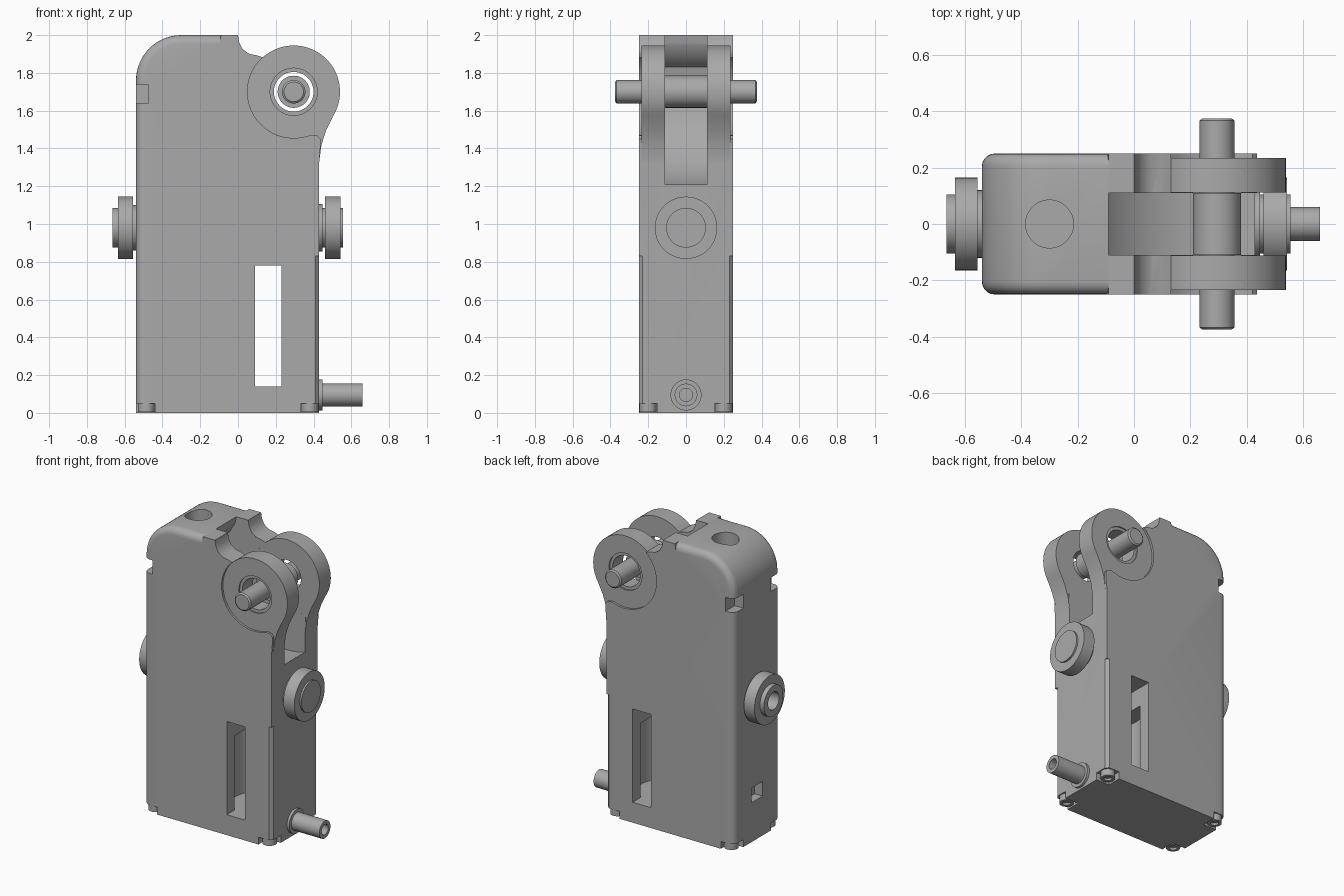
import bpy
import bmesh
from math import pi, sin, cos, radians, hypot
from mathutils import Matrix, Vector

cube = bpy.data.objects.get("Cube")
if cube:
    bpy.data.objects.remove(cube, do_unlink=True)

grey = bpy.data.materials.new("plain_grey")
grey.use_nodes = True
grey.diffuse_color = (0.4, 0.4, 0.4, 1)
grey.node_tree.nodes["Principled BSDF"].inputs["Base Color"].default_value = (0.4, 0.4, 0.4, 1)

PIN = (0.295, 1.70)
EAR_R = 0.245


def finish(bm, name):
    bmesh.ops.recalc_face_normals(bm, faces=bm.faces)
    mesh = bpy.data.meshes.new(name)
    bm.to_mesh(mesh)
    bm.free()
    mesh.materials.append(grey)
    obj = bpy.data.objects.new(name, mesh)
    bpy.context.collection.objects.link(obj)
    return obj


def prism(name, pts, y0, y1, rule=None, width=0.045):
    """Extrude an xz outline along y; optionally round the edges picked by a rule."""
    bm = bmesh.new()
    face = bm.faces.new([bm.verts.new((x, y0, z)) for x, z in pts])
    out = bmesh.ops.extrude_face_region(bm, geom=[face])
    verts = [v for v in out["geom"] if isinstance(v, bmesh.types.BMVert)]
    bmesh.ops.translate(bm, verts=verts, vec=(0, y1 - y0, 0))
    bmesh.ops.recalc_face_normals(bm, faces=bm.faces)
    if rule:
        edges = [e for e in bm.edges
                 if abs(e.verts[0].co.y - e.verts[1].co.y) < 1e-4
                 and all(rule(v.co.x, v.co.z) for v in e.verts)]
        bmesh.ops.bevel(bm, geom=edges, offset=width, segments=5,
                        profile=0.5, affect='EDGES')
    return finish(bm, name)


def box(name, x, y, z):
    return prism(name, [(x[0], z[0]), (x[1], z[0]), (x[1], z[1]), (x[0], z[1])], *y)


def lathe(name, profile, axis, origin, segs=48):
    """Spin (position, radius) pairs around an axis through origin."""
    bm = bmesh.new()
    verts = [bm.verts.new((r, 0, a)) for a, r in profile]
    edges = [bm.edges.new(p) for p in zip(verts, verts[1:])]
    bmesh.ops.spin(bm, geom=verts + edges, cent=(0, 0, 0), axis=(0, 0, 1),
                   angle=2 * pi, steps=segs, use_duplicate=False)
    bmesh.ops.remove_doubles(bm, verts=bm.verts, dist=1e-5)
    turn = Vector((0, 0, 1)).rotation_difference(Vector(axis)).to_matrix().to_4x4()
    bmesh.ops.transform(bm, verts=bm.verts, matrix=Matrix.Translation(origin) @ turn)
    return finish(bm, name)


def rod(name, a, b, r, axis, origin, segs=48):
    return lathe(name, [(a, 0), (a, r), (b, r), (b, 0)], axis, origin, segs)


def cut(cutter, *targets):
    cutter.hide_render = True
    for obj in targets:
        mod = obj.modifiers.new("cut", 'BOOLEAN')
        mod.operation, mod.solver, mod.object = 'DIFFERENCE', 'EXACT', cutter
        bpy.context.view_layer.objects.active = obj
        bpy.ops.object.modifier_apply(modifier=mod.name)
    bpy.data.objects.remove(cutter, do_unlink=True)


def arc(c, r, a0, a1, n):
    angles = [radians(a0 + (a1 - a0) * i / n) for i in range(n + 1)]
    return [(c[0] + r * cos(a), c[1] + r * sin(a)) for a in angles]


X, Y, Z = (1, 0, 0), (0, 1, 0), (0, 0, 1)

# Seam shared by the body and the cap, from the top down to the left side
seam = [(-0.09, 2), (-0.1, 1.95), (-0.14, 1.885), (-0.2, 1.83), (-0.27, 1.8),
        (-0.35, 1.785), (-0.4, 1.76), (-0.41, 1.73), (-0.41, 1.62), (-0.54, 1.62)]
cove = [(0.1, 1.893), (0.06, 1.9), (0.025, 1.925), (0.007, 1.96), (0, 2)]

# Main body, open around the ear recess
outline = [(-0.54, 0), (0.43, 0), (0.43, 1.33), (0.437, 1.42), (0.437, 1.45),
           (0.42, 1.468), (0.39, 1.472)]
outline += arc(PIN, EAR_R, -75, -228, 32) + cove + seam
body = prism("body", outline, -0.25, 0.25, lambda x, z: x < -0.535)

# Rounded cap
corner = (-0.3, 1.76)


def outer(x, z):
    return (x < -0.539 or z > 1.999 or
            (x <= -0.3 and z >= 1.76 and hypot(x + 0.3, z - 1.76) > 0.235))


cap = prism("cap", seam + arc(corner, 0.24, 180, 90, 14), -0.25, 0.25, outer)

# Fork slot and hole in the top
cut(rod("slot_cutter", -0.11, 0.11, 0.51, Y, (PIN[0], 0, PIN[1]), 96), body)
cut(rod("top_hole_cutter", 1.7, 2.2, 0.085, Z, (-0.3, 0, 0)), body, cap)

# Side window with the round chamber behind it
cut(rod("chamber_cutter", 0.14, 0.65, 0.18, Z, (0.16, 0, 0)), body)
cut(box("window_cutter", (0.09, 0.23), (-0.4, 0.4), (0.14, 0.78)), body)

# Small recess in the left-hand end
cut(box("recess_cutter", (-0.7, -0.48), (-0.06, 0.06), (0.27, 0.37)), body)

for side in (-1, 1):
    y_out = sorted((side * 0.15, side * 0.4))
    # Corner notches under the cap, and chamfered lower edges
    cut(box("cap_notch", (-0.7, -0.475), y_out, (1.64, 1.735)), cap)
    cut(rod("chamfer_cutter", -0.1, 0.83, 0.02, Z, (0.43, side * 0.25, 0), 4), body)
    # Foot notches with screw bosses
    for x0, x1, xb in ((-0.7, -0.44, -0.485), (0.33, 0.6, 0.38)):
        cut(box("foot_notch", (x0, x1), y_out, (-0.1, 0.05)), body)
        lathe("screw_boss", [(0.06, 0), (0.06, 0.045), (0.005, 0.045), (0.005, 0.025),
                             (0.02, 0.025), (0.02, 0)], Z, (xb, side * 0.2, 0), 24)

    # Fork ear
    pts = [(0.2, 1.25), (0.43, 1.25), (0.43, 1.33), (0.442, 1.42), (0.468, 1.5)]
    pts += arc(PIN, EAR_R, -32, 132, 36) + [(x, z - 0.003) for x, z in cove[:2]]
    pts += [(0.02, 1.85), (0.02, 1.5)]
    ear = prism("fork_ear", pts, *sorted((side * 0.111, side * 0.235)))
    centre = (PIN[0], 0, PIN[1])
    cut(rod("bore_cutter", -0.5, 0.5, 0.105, Y, centre), ear)
    cut(rod("counterbore_cutter", 0.225, 0.4, 0.125, (0, side, 0), centre), ear)

# Cross pin and its roller
pin_at = (PIN[0], 0, PIN[1])
lathe("cross_pin", [(-0.375, 0), (-0.375, 0.052), (-0.367, 0.062), (0.367, 0.062),
                    (0.375, 0.052), (0.375, 0)], Y, pin_at)
rod("roller", -0.11, 0.11, 0.085, Y, pin_at)

# Round fittings on both ends
lathe("left_end_fitting", [(0.5, 0), (0.5, 0.12), (0.555, 0.12), (0.555, 0.165),
                           (0.635, 0.165), (0.635, 0.105), (0.665, 0.105),
                           (0.665, 0.06), (0.57, 0.06), (0.57, 0)],
      (-1, 0, 0), (0, 0, 0.98))
lathe("right_end_fitting", [(0.4, 0), (0.4, 0.125), (0.447, 0.125), (0.447, 0.105),
                            (0.46, 0.105), (0.46, 0.165), (0.543, 0.165),
                            (0.543, 0.105), (0.555, 0.105), (0.555, 0)],
      X, (0, 0, 0.98))

# Hose port near the bottom
lathe("hose_port", [(0.4, 0), (0.4, 0.082), (0.447, 0.082), (0.447, 0.06),
                    (0.66, 0.06), (0.66, 0.035), (0.5, 0.035), (0.5, 0)],
      X, (0, 0, 0.095))

# Smooth curved faces, keep edges crisp
bpy.ops.object.select_all(action='DESELECT')
for obj in bpy.context.collection.objects:
    if obj.type == 'MESH' and grey.name in obj.data.materials:
        obj.select_set(True)
        bpy.context.view_layer.objects.active = obj
bpy.ops.object.shade_smooth_by_angle(angle=radians(30))
